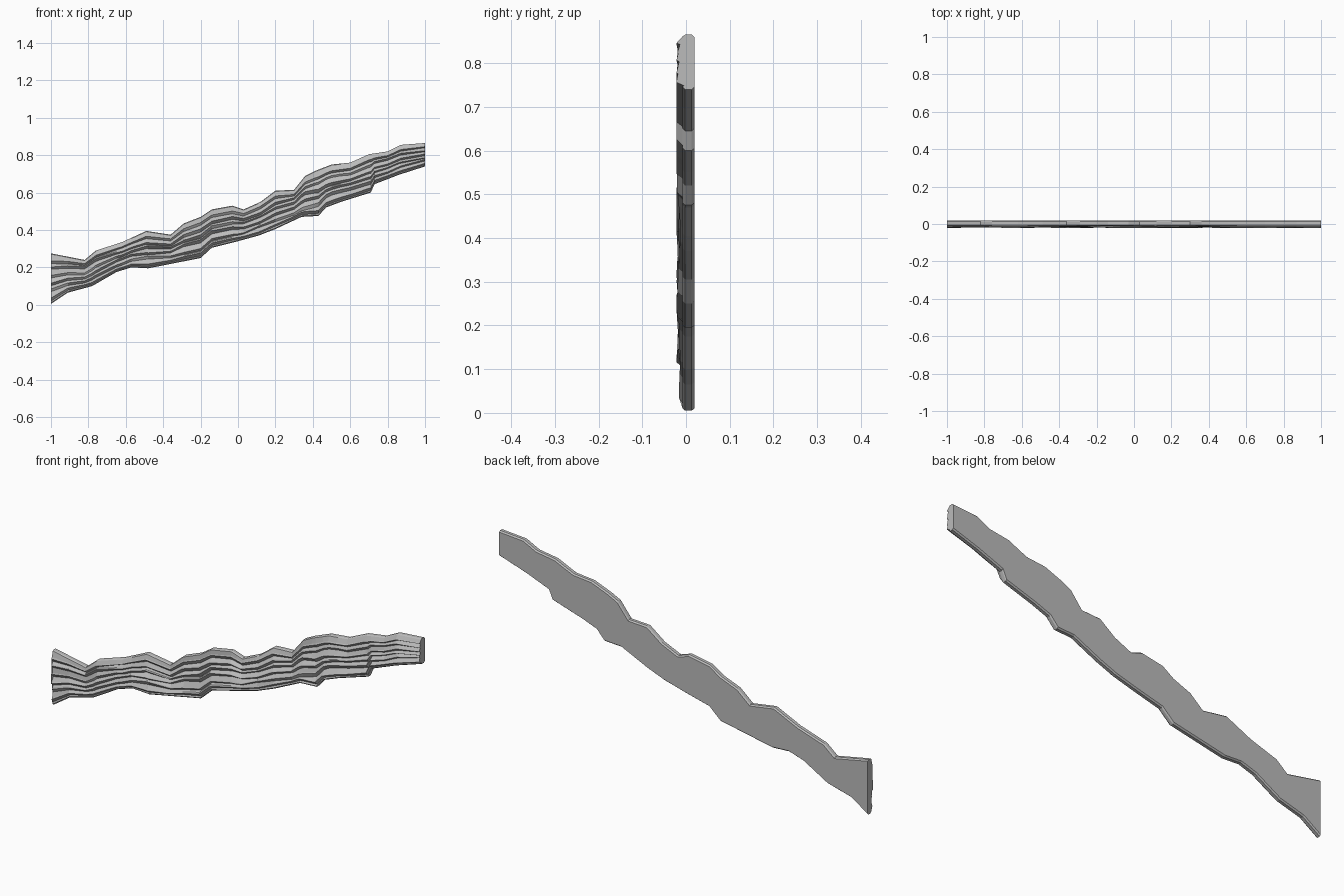
import bpy, bmesh, random

random.seed(7)
if "Cube" in bpy.data.objects:
    bpy.data.objects.remove(bpy.data.objects["Cube"], do_unlink=True)

# Upper and lower outline of the slanted slab (x, z)
TOP = [(-1, .275), (-.82, .24), (-.76, .29), (-.62, .335), (-.49, .395), (-.36, .375),
       (-.29, .435), (-.2, .47), (-.14, .51), (-.03, .53), (.03, .51), (.12, .55),
       (.2, .61), (.3, .615), (.36, .69), (.41, .715), (.5, .75), (.6, .76),
       (.7, .805), (.8, .82), (.87, .855), (1, .865)]
BOTTOM = [(-1, .005), (-.91, .065), (-.78, .1), (-.65, .175), (-.57, .2), (-.48, .195),
          (-.2, .25), (-.14, .305), (0, .34), (.11, .37), (.2, .405), (.34, .47),
          (.43, .475), (.47, .52), (.55, .55), (.71, .6), (.73, .645), (.86, .695), (1, .74)]
BACK = .02
RIDGES = 6


def sample(line, x):
    """Height of a polyline at x."""
    for (x0, z0), (x1, z1) in zip(line, line[1:]):
        if x <= x1:
            return z0 + (z1 - z0) * (x - x0) / (x1 - x0)
    return line[-1][1]


def wander(low, high, step):
    """Random polyline running the whole length."""
    line, x = [], -1
    while x < 1:
        line.append((x, random.uniform(low, high)))
        x += step * random.uniform(.6, 1.4)
    return line + [(1, random.uniform(low, high))]


# Each ridge drifts up and down, swells and fades along the slab
ridges = [{"shift": wander(-.045, .045, .13),
           "width": wander(.04, .085, .16),
           "crest": wander(-.024, -.011, .2),
           "foot": wander(-.009, 0, .25),
           "ledge": wander(.35, .7, .15)} for i in range(RIDGES)]


def section(x):
    """Closed cross-section: back corners, rims and the ridged front."""
    low, high = sample(BOTTOM, x), sample(TOP, x)
    size = high - low
    points = [(BACK, low + .006), (.013, low), (-.002, low), (-.008, low + .006)]
    pitch = .88 / RIDGES
    for i, r in enumerate(ridges):
        get = {k: sample(v, x) for k, v in r.items()}
        start = .06 + pitch * i + get["shift"] * (0.3 if i in (0, RIDGES - 1) else 1)
        crest = max(-.022, get["crest"])
        rows = [(get["foot"], start), (crest, start + get["width"]),
                (crest * .8, start + get["width"] + .05 * get["ledge"])]
        for y, f in rows:
            z = max(low + size * min(f, .96), points[-1][1] + .0015)
            points.append((y, z))
    points += [(-.008, high - .004), (-.002, high), (.013, high), (BACK, high - .006)]
    return points


# Loft the sections along the length
stations = sorted({round(p[0], 2) for p in TOP + BOTTOM})
bm = bmesh.new()
rings = [[bm.verts.new((x, y, z)) for y, z in section(x)] for x in stations]
count = len(rings[0])
for a, b in zip(rings, rings[1:]):
    for i in range(count):
        j = (i + 1) % count
        bm.faces.new((a[i], a[j], b[j], b[i]))
bm.faces.new(rings[0])
bm.faces.new(rings[-1][::-1])
bmesh.ops.triangulate(bm, faces=[f for f in bm.faces if len(f.verts) > 4])
bmesh.ops.recalc_face_normals(bm, faces=bm.faces)

mesh = bpy.data.meshes.new("ridged_bark_slab")
bm.to_mesh(mesh)
bm.free()
slab = bpy.data.objects.new("ridged_bark_slab", mesh)
bpy.context.collection.objects.link(slab)

# Plain grey
grey = bpy.data.materials.new("plain_grey")
grey.use_nodes = True
colour = (.5, .5, .5, 1)
grey.diffuse_color = colour
grey.node_tree.nodes["Principled BSDF"].inputs["Base Color"].default_value = colour
mesh.materials.append(grey)
